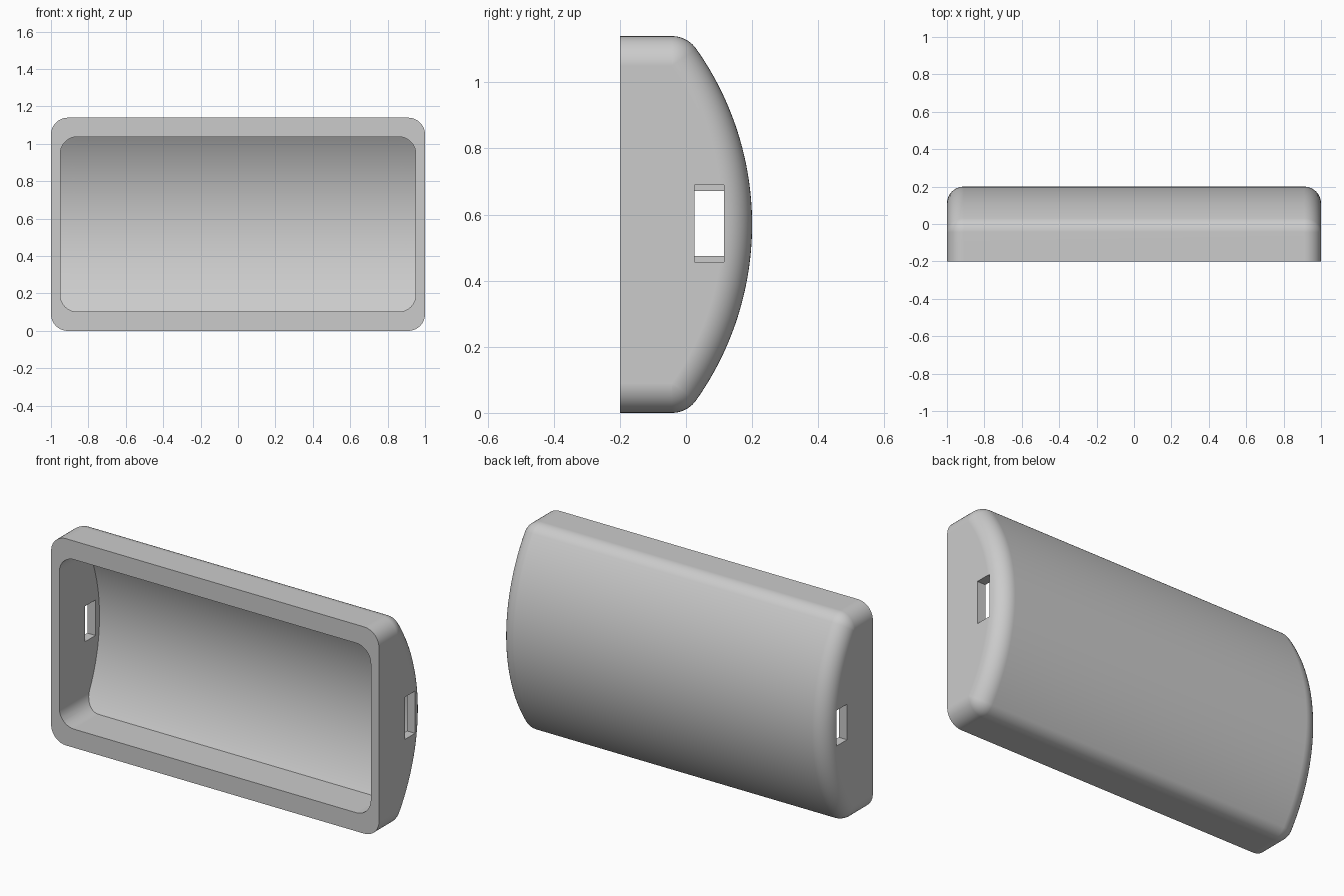
import bpy, bmesh
from math import sin, cos, pi, asin, sqrt

if "Cube" in bpy.data.objects:
    bpy.data.objects.remove(bpy.data.objects["Cube"])

MID = 0.57            # half the height
FRONT, BACK = -0.2, 0.2
R = 0.92              # radius of the curved back
FILLET = 0.09
WALL = 0.05
CENTRE = BACK - R     # y of the axis of the curved back

grey = bpy.data.materials.new("light grey")
grey.use_nodes = True
colour = (0.6, 0.6, 0.6, 1)
grey.diffuse_color = colour
grey.node_tree.nodes["Principled BSDF"].inputs["Base Color"].default_value = colour


def arc(radius, a0, a1, steps, cy=CENTRE, cz=0):
    """Points (y, z) on a circle, angles measured from +y."""
    angles = [a0 + (a1 - a0) * i / steps for i in range(steps + 1)]
    return [(cy + radius * cos(a), cz + radius * sin(a)) for a in angles]


def outer_profile(d):
    """Core profile grown outwards by d, so its corners are rounded."""
    core, h = R - FILLET, MID - FILLET
    a = asin(h / core)
    cy = CENTRE + core * cos(a)
    low = arc(d, -pi / 2, -a, 10, cy, -h)
    high = arc(d, a, pi / 2, 10, cy, h)
    return ([(FRONT, -h - d)] + low + arc(core + d, -a, a, 48)[1:-1]
            + high + [(FRONT, h + d)])


def inner_profile(d):
    """Open-fronted hollow with a concentric curved back."""
    h = 0.4675 - FILLET + d
    a = asin(h / (R - WALL))
    return [(FRONT - 0.1, -h)] + arc(R - WALL, -a, a, 48) + [(FRONT - 0.1, h)]


def loft(name, profile, half_width):
    """Join profiles along x, shrinking them round the ends."""
    n = 10
    ts = [pi / 2 * i / n for i in range(n + 1)]
    ends = [(half_width - FILLET + FILLET * sin(t), FILLET * cos(t)) for t in ts]
    stations = [(-x, d) for x, d in reversed(ends)] + ends
    bm = bmesh.new()
    rings = [[bm.verts.new((x, y, z + MID)) for y, z in profile(d)] for x, d in stations]
    for p, q in zip(rings, rings[1:]):
        for i in range(len(p)):
            j = (i + 1) % len(p)
            bm.faces.new((p[i], p[j], q[j], q[i]))
    bm.faces.new(rings[0])
    bm.faces.new(rings[-1])
    bmesh.ops.remove_doubles(bm, verts=bm.verts, dist=1e-5)
    bmesh.ops.recalc_face_normals(bm, faces=bm.faces)
    mesh = bpy.data.meshes.new(name)
    bm.to_mesh(mesh)
    bm.free()
    mesh.materials.append(grey)
    obj = bpy.data.objects.new(name, mesh)
    bpy.context.collection.objects.link(obj)
    return obj


def slot(name, side, z0, z1):
    """Block that cuts a rectangular slot through one end wall."""
    bpy.ops.mesh.primitive_cube_add(size=1, location=(side * 0.98, 0.07, (z0 + z1) / 2))
    obj = bpy.context.object
    obj.name = name
    obj.scale = (0.2, 0.09, z1 - z0)
    obj.data.materials.append(grey)
    return obj


# Rounded shell, hollow and end slots
shell = loft("shell", outer_profile, 1.0)
cutters = [loft("hollow_cutter", inner_profile, 0.95),
           slot("left_slot_cutter", 1, 0.457, 0.69),
           slot("right_slot_cutter", -1, 0.475, 0.671)]

bpy.ops.object.select_all(action='DESELECT')
shell.select_set(True)
bpy.context.view_layer.objects.active = shell
for cutter in cutters:
    cutter.hide_render = True
    cut = shell.modifiers.new(cutter.name, 'BOOLEAN')
    cut.operation = 'DIFFERENCE'
    cut.solver = 'EXACT'
    cut.object = cutter
    bpy.ops.object.modifier_apply(modifier=cut.name)
    bpy.data.objects.remove(cutter)

# Smooth curves, crisp edges, flat end walls
bpy.ops.object.shade_smooth_by_angle(angle=pi / 6)
weighted = shell.modifiers.new("flat_faces", 'WEIGHTED_NORMAL')
weighted.keep_sharp = True
